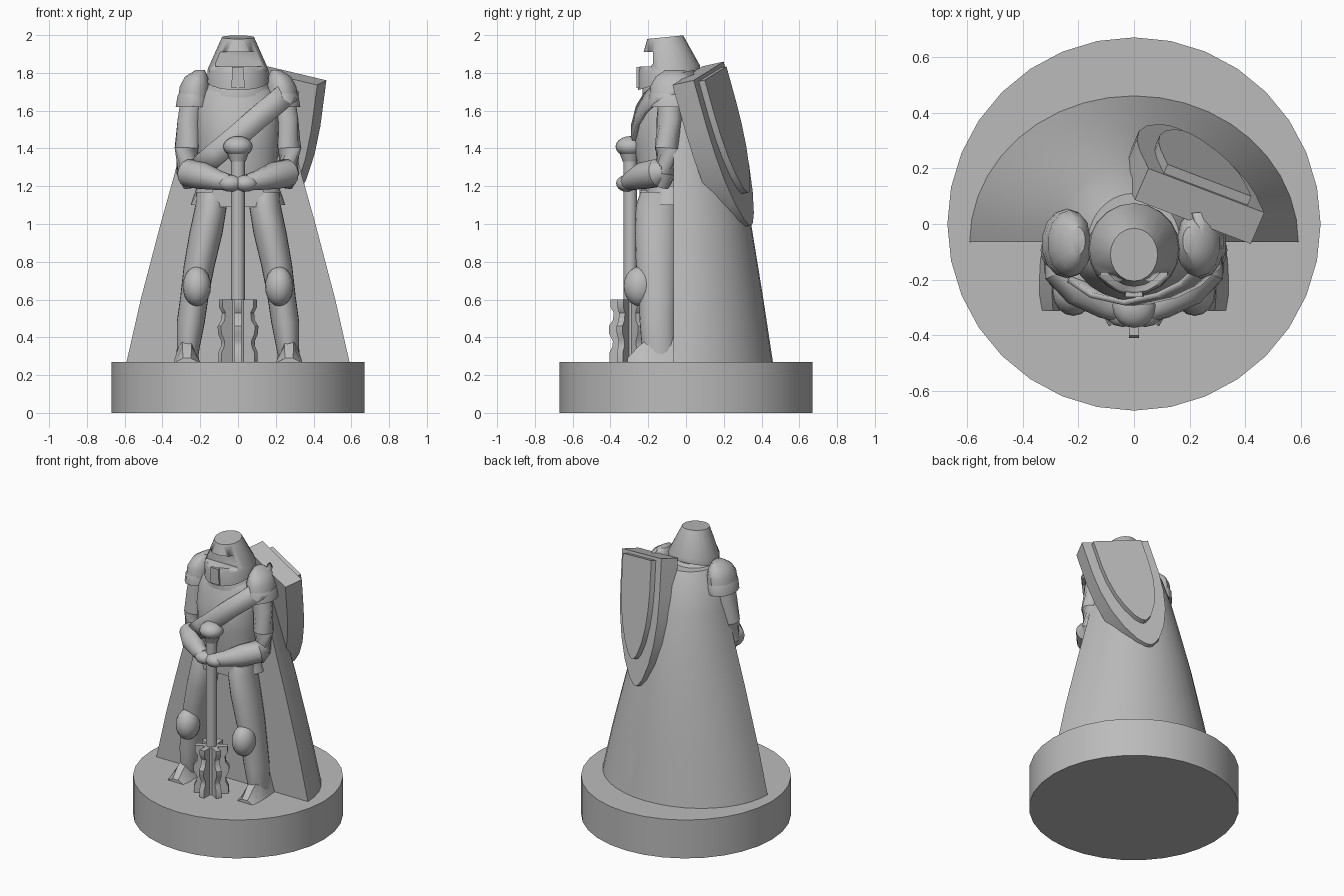
import bpy, bmesh, math
from mathutils import Vector, Matrix

if "Cube" in bpy.data.objects:
    bpy.data.objects.remove(bpy.data.objects["Cube"], do_unlink=True)

GREY = (0.5, 0.5, 0.5, 1)
stone = bpy.data.materials.new("stone grey")
stone.use_nodes = True
stone.diffuse_color = GREY
stone.node_tree.nodes["Principled BSDF"].inputs["Base Color"].default_value = GREY


def finish(name, bm, angle=35):
    bmesh.ops.recalc_face_normals(bm, faces=bm.faces)
    mesh = bpy.data.meshes.new(name)
    bm.to_mesh(mesh)
    bm.free()
    mesh.materials.append(stone)
    ob = bpy.data.objects.new(name, mesh)
    bpy.context.scene.collection.objects.link(ob)
    bpy.ops.object.select_all(action='DESELECT')
    ob.select_set(True)
    bpy.context.view_layer.objects.active = ob
    bpy.ops.object.shade_smooth_by_angle(angle=math.radians(angle))
    return ob


def skin(name, rings, angle=35):
    """Bridge closed rings of points and cap both ends."""
    bm = bmesh.new()
    rows = [[bm.verts.new(p) for p in ring] for ring in rings]
    n = len(rows[0])
    for a, b in zip(rows, rows[1:]):
        for i in range(n):
            bm.faces.new((a[i], a[(i + 1) % n], b[(i + 1) % n], b[i]))
    bm.faces.new(rows[0])
    bm.faces.new(rows[-1])
    return finish(name, bm, angle)


def loft(name, sections, n=24, angle=35):
    """Stack of level ellipses: x, y, z, x radius, y radius."""
    turn = [2 * math.pi * i / n for i in range(n)]
    return skin(name, [[(x + rx * math.sin(t), y + ry * math.cos(t), z) for t in turn]
                       for x, y, z, rx, ry in sections], angle)


def limb(name, points, n=14):
    """Round tube through points: x, y, z, radius."""
    pos = [Vector(p[:3]) for p in points]
    rings = []
    for i, p in enumerate(pos):
        axis = pos[min(i + 1, len(pos) - 1)] - pos[max(i - 1, 0)]
        q = axis.to_track_quat('Z', 'Y')
        r = points[i][3]
        rings.append([p + q @ Vector((r * math.cos(a), r * math.sin(a), 0))
                      for a in (2 * math.pi * k / n for k in range(n))])
    return skin(name, rings)


def ball(name, at, size, segments=16):
    bm = bmesh.new()
    bmesh.ops.create_uvsphere(bm, u_segments=segments, v_segments=10, radius=1,
                              matrix=Matrix.LocRotScale(Vector(at), None, Vector(size)))
    return finish(name, bm)


def box(name, at, size):
    bm = bmesh.new()
    bmesh.ops.create_cube(bm, size=1, matrix=Matrix.LocRotScale(Vector(at), None, Vector(size)))
    return finish(name, bm)


def slab(name, outline, place, thick):
    """Extrude a flat outline by thick along the normal of place."""
    return skin(name, [[place @ Vector((u, v, w)) for u, v in outline] for w in (0, thick)])


# Round base
loft("base", [(0, 0, 0, .67, .67), (0, 0, .27, .67, .67)], 32)

# Solid cape with a flat front
FRONT = -.065
cape = []
for z, wide, back in [(.27, .59, .46), (.6, .515, .41), (1, .41, .345), (1.25, .34, .29),
                      (1.5, .275, .225), (1.67, .225, .165), (1.76, .165, .11)]:
    cape.append([(wide * math.cos(a), FRONT + (back - FRONT) * math.sin(a), z)
                 for a in (math.pi * k / 20 for k in range(21))])
skin("cape", cape, 30)

# Torso, skirt and collar
loft("torso", [(0, -.1, 1.12, .2, .13), (0, -.1, 1.25, .2, .15), (0, -.1, 1.4, .215, .175),
               (0, -.1, 1.52, .22, .175), (0, -.09, 1.63, .22, .15), (0, -.09, 1.7, .19, .13),
               (0, -.09, 1.76, .12, .11)])
loft("skirt", [(0, -.09, 1.1, .25, .14), (0, -.09, 1.2, .215, .15)])
box("skirt_flap", (0, -.2, 1.135), (.27, .09, .09))
loft("collar", [(0, -.08, 1.67, .185, .15), (0, -.08, 1.73, .165, .15), (0, -.09, 1.78, .12, .12)])

# Helmet: a tilted-brim truncated cone with an eye slot
helmet = loft("helmet", [(0, -.09, 1.755, .165, .165), (0, -.09, 1.82, .16, .165),
                         (0, -.11, 1.99, .085, .095)], 20)
for v in helmet.data.vertices:
    low = v.co.z < 1.8
    v.co.z += (v.co.y + .1) * (.3 if low else .1)
cutter = box("eye_slot_cutter", (0, -.24, 1.872), (.24, .13, .075))
cutter.hide_render = True
cutter.hide_viewport = True
cut = helmet.modifiers.new("eye slot", 'BOOLEAN')
cut.operation = 'DIFFERENCE'
cut.object = cutter
slab("nose_guard", [(-.035, 1.72), (.035, 1.72), (.03, 1.83), (-.03, 1.83)],
     Matrix.Translation((0, -.262, 0)) @ Matrix.Rotation(math.pi / 2, 4, 'X'), -.08)

# Arms, pauldrons and legs on both sides
for side, s in (("left", 1), ("right", -1)):
    loft(side + "_upper_pauldron", [(s * .235, -.07, 1.66, .085, .12), (s * .23, -.07, 1.73, .08, .12),
                                    (s * .22, -.065, 1.78, .062, .095), (s * .2, -.06, 1.815, .025, .05)], 14)
    loft(side + "_lower_pauldron", [(s * .24, -.07, 1.62, .092, .125), (s * .238, -.07, 1.68, .084, .125),
                                    (s * .235, -.07, 1.72, .06, .1)], 14)
    limb(side + "_upper_arm", [(s * .24, -.085, 1.68, .06), (s * .255, -.09, 1.55, .066),
                               (s * .27, -.1, 1.4, .066), (s * .268, -.11, 1.27, .058),
                               (s * .25, -.13, 1.2, .04)])
    limb(side + "_forearm", [(s * .28, -.11, 1.28, .045), (s * .26, -.15, 1.27, .075),
                             (s * .19, -.23, 1.255, .072), (s * .1, -.29, 1.23, .052),
                             (s * .05, -.31, 1.22, .044)])
    ball(side + "_hand", (s * .04, -.315, 1.215), (.065, .055, .044), 12)
    loft(side + "_leg", [(s * .27, -.14, .27, .055, .08), (s * .262, -.145, .36, .062, .09),
                         (s * .25, -.15, .48, .074, .095), (s * .23, -.15, .62, .075, .1),
                         (s * .205, -.155, .78, .082, .11), (s * .17, -.155, .95, .088, .115),
                         (s * .142, -.15, 1.1, .084, .115), (s * .14, -.14, 1.17, .08, .1)])
    ball(side + "_knee_guard", (s * .218, -.245, .67), (.075, .085, .105))
    # Pointed foot with a sloping top
    skin(side + "_foot", [[(s * (.27 + w), y, .27), (s * (.27 + w * .35), y, .27 + h),
                           (s * (.27 - w * .35), y, .27 + h), (s * (.27 - w), y, .27)]
                          for y, w, h in [(-.31, .06, .02), (-.25, .07, .085), (-.16, .068, .15),
                                          (-.06, .06, .13)]])

# Mace standing on its head
MY = -.295
loft("mace_shaft", [(0, MY, .27, .036, .036), (0, MY, 1.38, .036, .036)], 12)
ball("mace_pommel", (0, MY, 1.41), (.078, .078, .055))
loft("mace_pommel_collar", [(0, MY, 1.33, .04, .04), (0, MY, 1.37, .055, .055)], 12)
loft("mace_head_core", [(0, MY, .27, .05, .05), (0, MY, .6, .05, .05)], 12)
flange = [(0, .27), (.11, .27), (.11, .32), (.095, .35), (.092, .38), (.112, .42), (.114, .46),
          (.092, .49), (.088, .53), (.105, .56), (.105, .6), (0, .6)]
for k in range(6):
    place = (Matrix.Translation((0, MY, 0)) @ Matrix.Rotation(math.radians(60 * k - 90), 4, 'Z')
             @ Matrix.Rotation(math.pi / 2, 4, 'X') @ Matrix.Translation((0, 0, -.018)))
    slab("mace_flange_%d" % (k + 1), flange, place, .036)

# Shoulder strap running across the chest
path = [(-.2, -.2, 1.3), (-.12, -.255, 1.37), (0, -.282, 1.47), (.12, -.255, 1.575),
        (.2, -.215, 1.64), (.27, -.15, 1.7), (.28, -.05, 1.74), (.25, .04, 1.76)]
bm = bmesh.new()
across = Vector((-.035, 0, .05))
rows = [(bm.verts.new(Vector(p) - across), bm.verts.new(Vector(p) + across)) for p in path]
for a, b in zip(rows, rows[1:]):
    bm.faces.new((a[0], b[0], b[1], a[1]))
strap = finish("strap", bm)
thick = strap.modifiers.new("thickness", 'SOLIDIFY')
thick.thickness = .02
thick.offset = 0

# Shield slung on the back: across, down and outward axes
u = Vector((.913, -.348, -.217)).normalized()
n = u.cross(Vector((-.152, .275, -.95))).normalized()
down = n.cross(u)
place = Matrix.Translation(Vector((.26, .12, 1.81))) @ Matrix((u, down, n)).transposed().to_4x4()


def shield_outline(half, top, length):
    side = [(1, 0), (1, .3), (.95, .48), (.82, .66), (.6, .82), (.33, .94), (.12, .99)]
    right = [(half * a, top + length * b) for a, b in side]
    return right + [(0, top + length)] + [(-x, y) for x, y in reversed(right)]


slab("shield", shield_outline(.228, 0, .855), place, -.125)
slab("shield_panel", shield_outline(.165, .02, .66), place, .035)
